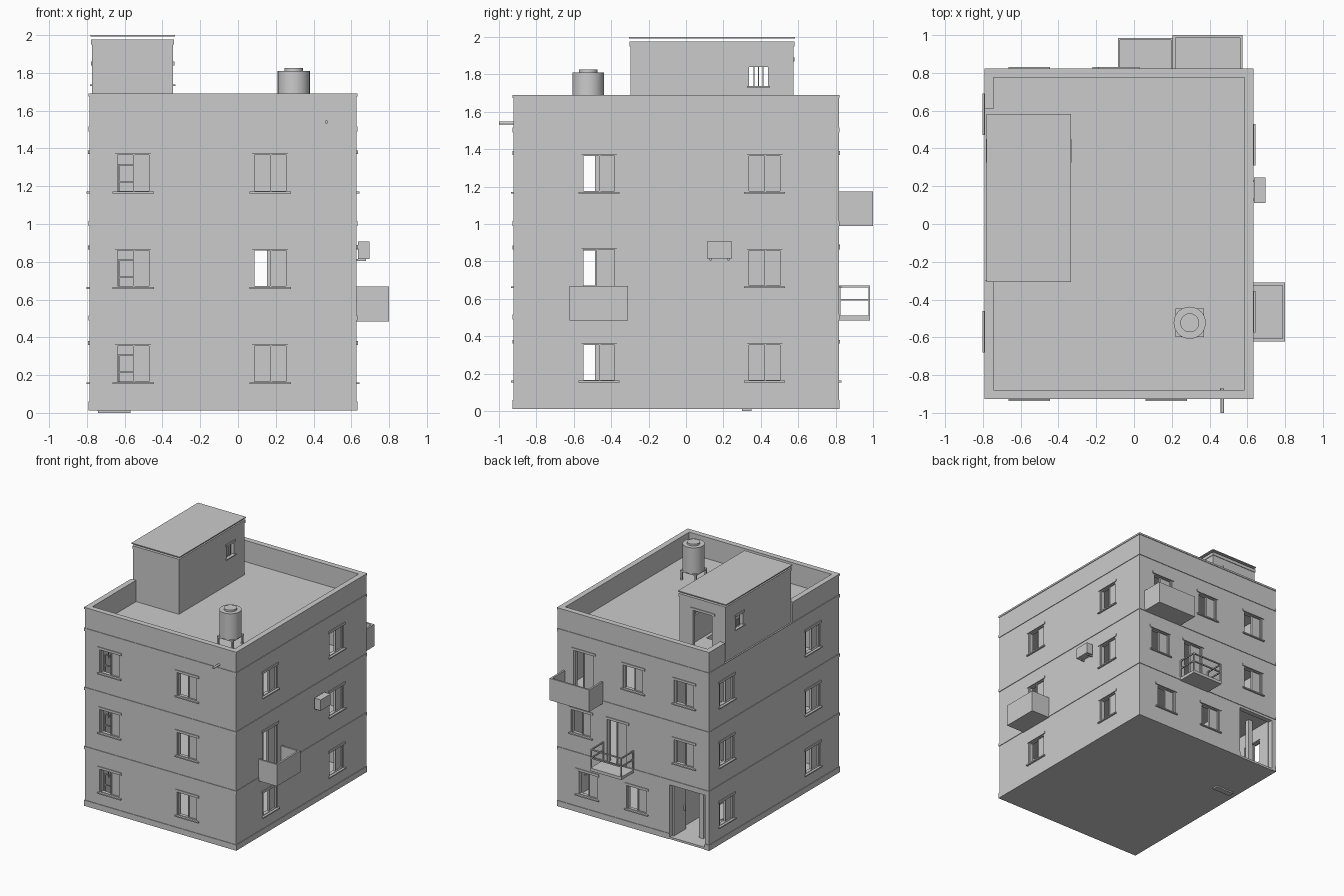
import bpy, bmesh, math
from mathutils import Matrix

if "Cube" in bpy.data.objects:
    bpy.data.objects.remove(bpy.data.objects["Cube"])

plaster = bpy.data.materials.new("grey plaster")
plaster.diffuse_color = (0.6, 0.6, 0.6, 1)
plaster.use_nodes = True
plaster.node_tree.nodes["Principled BSDF"].inputs["Base Color"].default_value = plaster.diffuse_color

X0, X1, Y0, Y1 = -0.787, 0.628, -0.922, 0.817      # outer wall faces
PX0, PX1, PY0, PY1 = -0.772, -0.343, -0.298, 0.575  # rooftop stair house
BASE, TOP, ROOF, T = 0.012, 1.69, 1.51, 0.042
FLOORS = [0.012, 0.51, 1.01]
SILLS = [0.16, 0.665, 1.17]


# A frame is a facade: local x runs left to right seen from outside, -y points out
def frame(quarter, x, y):
    return Matrix.Translation((x, y, 0)) @ Matrix.Rotation(quarter * math.pi / 2, 4, 'Z')


FRONT, RIGHT, BACK, LEFT = frame(0, 0, Y0), frame(1, X1, 0), frame(2, 0, Y1), frame(3, X0, 0)
WORLD = Matrix.Identity(4)


def finish(name, bm, fr):
    bmesh.ops.recalc_face_normals(bm, faces=bm.faces)
    me = bpy.data.meshes.new(name)
    bm.to_mesh(me)
    bm.free()
    me.materials.append(plaster)
    ob = bpy.data.objects.new(name, me)
    ob.matrix_world = fr
    bpy.context.collection.objects.link(ob)
    return ob


def boxes(name, items, fr=WORLD):
    bm = bmesh.new()
    for x0, x1, y0, y1, z0, z1 in items:
        m = (Matrix.Translation(((x0 + x1) / 2, (y0 + y1) / 2, (z0 + z1) / 2))
             @ Matrix.Diagonal((x1 - x0, y1 - y0, z1 - z0, 1)))
        bmesh.ops.create_cube(bm, size=1, matrix=m)
    return finish(name, bm, fr)


def wall(name, fr, u0, u1, z0, z1, holes, thick=T):
    """Wall plate with rectangular holes (u0, u1, z0, z1)."""
    us = sorted({u0, u1, *[h[0] for h in holes], *[h[1] for h in holes]})
    zs = sorted({z0, z1, *[h[2] for h in holes], *[h[3] for h in holes]})
    bm = bmesh.new()
    for a, b in zip(us, us[1:]):
        for c, d in zip(zs, zs[1:]):
            mu, mz = (a + b) / 2, (c + d) / 2
            if not any(h[0] < mu < h[1] and h[2] < mz < h[3] for h in holes):
                bm.faces.new([bm.verts.new(p) for p in ((a, 0, c), (b, 0, c), (b, 0, d), (a, 0, d))])
    bmesh.ops.remove_doubles(bm, verts=bm.verts, dist=1e-5)
    ext = bmesh.ops.extrude_face_region(bm, geom=bm.faces[:])["geom"]
    bmesh.ops.translate(bm, vec=(0, thick, 0), verts=[v for v in ext if isinstance(v, bmesh.types.BMVert)])
    return finish(name, bm, fr)


def opening(name, fr, u, z0, z1, w=0.19, door=False):
    """Frame, sliding panes on the right half, lintel and sill; returns the hole."""
    a, b, f, o = u - w / 2, u + w / 2, 0.012, 0.006
    split = u - 0.015 if door else u
    parts = [(a, a + f, o, 0.036, z0, z1), (b - f, b, o, 0.036, z0, z1),
             (a, b, o, 0.036, z1 - 0.006, z1),
             (split, split + 0.008, 0.012, 0.03, z0, z1),
             (split, b, 0.019, 0.023, z0, z1),
             (a - 0.015, b + 0.015, -0.006, 0, z1, z1 + 0.02)]
    if not door:
        parts += [(a, b, o, 0.036, z0, z0 + 0.006),
                  (a - 0.015, b + 0.015, -0.014, 0.02, z0 - 0.008, z0 + 0.002)]
    boxes(name, parts, fr)
    return (a, b, z0, z1)


def rows(label, fr, us, floors=(0, 1, 2)):
    return [opening(f"{label}_window", fr, u, SILLS[i], SILLS[i] + 0.2) for u in us for i in floors]


# Windows and balcony doors of each facade
front = rows("front", FRONT, (-0.555, 0.17))
right = rows("right", RIGHT, (0.42,)) + rows("right", RIGHT, (-0.465,), (0, 2))
right.append(opening("right_balcony_door", RIGHT, -0.465, 0.51, 0.87, door=True))
left = rows("left", LEFT, (-0.58, 0.57))
back = (rows("back", BACK, (-0.35, 0.11), (0,)) + rows("back", BACK, (-0.41, 0.555), (1,))
        + rows("back", BACK, (0.08, 0.555), (2,)))
back.append(opening("back_lower_door", BACK, -0.07, 0.51, 0.87, door=True))
back.append(opening("back_upper_door", BACK, -0.385, 1.01, 1.37, door=True))
ENTRY = (0.42, 0.75, 0.03, 0.47)
back.append(ENTRY)
left.append((-0.61, -PY0, ROOF, TOP))               # parapet gap beside the stair house

# Outer walls with parapet
wall("front_wall", FRONT, X0, X1, BASE, TOP, front)
wall("back_wall", BACK, -X1, -X0, BASE, TOP, back)
wall("right_wall", RIGHT, Y0 + T, Y1 - T, BASE, TOP, right)
wall("left_wall", LEFT, -Y1 + T, -Y0 - T, BASE, TOP, left)

# Plinth, floor bands and parapet cap around the outside
e = 0.005
for name, z0, z1 in (("plinth", BASE, 0.06), ("lower_band", 0.49, 0.515),
                     ("middle_band", 0.99, 1.015), ("upper_band", 1.49, 1.515), ("parapet_cap", 1.675, TOP)):
    for fr, a, b in ((FRONT, X0, X1), (RIGHT, Y0, Y1), (BACK, -X1, -X0), (LEFT, -Y1, -Y0)):
        spans = [(a - e, b + e)]
        if name == "plinth" and fr is BACK:
            spans = [(a - e, ENTRY[0]), (ENTRY[1], b + e)]
        if name == "parapet_cap" and fr is LEFT:
            spans = [(a - e, -0.61), (-PY0, b + e)]
        boxes(name, [(s, t, -e, 0, z0, z1) for s, t in spans], fr)

# Floor slabs; the upper ones leave a stairwell open
ix0, ix1, iy0, iy1 = X0 + T, X1 - T, Y0 + T, Y1 - T
boxes("ground_slab", [(X0 + 0.01, X1 - 0.01, Y0 + 0.01, Y1 - 0.01, BASE, 0.03)])
for z in (0.51, 1.01, ROOF):
    boxes("floor_slab", [(-0.4, ix1, iy0, iy1, z - 0.03, z), (ix0, -0.4, iy0, -0.25, z - 0.03, z),
                         (ix0, -0.4, 0.35, iy1, z - 0.03, z)])

# Stair core walls and two flights per storey
boxes("stair_core_wall", [(-0.4, -0.38, -0.28, iy1, 0.03, 1.48), (ix0, -0.38, -0.28, -0.26, 0.03, 1.48)])
for n, z in enumerate(FLOORS):
    steps = [(ix0, -0.4, -0.25, -0.05, z + 0.225, z + 0.25)]
    for i in range(8):
        h = z + 0.25 * (i + 1) / 8
        y = 0.35 - 0.05 * i
        steps.append((ix0, -0.575, y - 0.05, y, h - 0.032, h))
        y = -0.05 + 0.05 * i
        steps.append((-0.565, -0.4, y, y + 0.05, h + 0.218, h + 0.25))
    boxes("stairs", steps)
boxes("stair_foot", [(-0.74, -0.57, 0.30, 0.35, 0, 0.04)])

# Guard rails behind the left front windows
for i, z in enumerate(SILLS):
    t = z + 0.148
    boxes("window_guard", [(-0.635, -0.48, 0.045, 0.053, t - 0.008, t),
                           (-0.635, -0.48, 0.045, 0.053, z + 0.05, z + 0.058),
                           (-0.635, -0.627, 0.045, 0.053, z - 0.06, t),
                           (-0.488, -0.48, 0.045, 0.053, z - 0.06, t)], FRONT)

# Entrance: open door leaf and inner post
boxes("entrance_door", [(0.425, 0.437, 0.03, 0.19, 0.03, 0.46), (0.437, 0.45, 0.16, 0.175, 0.2, 0.24)], BACK)
boxes("entrance_post", [(0.61, 0.65, 0.12, 0.16, 0.03, 0.48)], BACK)

# Rooftop stair house
PB, PR, PL, PF = frame(2, 0, PY1), frame(1, PX1, 0), frame(3, PX0, 0), frame(0, 0, PY0)
HOLE = (0.455, 0.66, ROOF, 1.87)
wall("stair_house_front", PF, PX0, PX1, ROOF, 1.975, [], 0.03)
wall("stair_house_back", PB, -PX1, -PX0, ROOF, 1.975, [HOLE], 0.03)
for fr, s, name in ((PR, 1, "right"), (PL, -1, "left")):
    a, b = sorted((s * 0.338, s * 0.438))
    c, d = sorted((s * (PY0 + 0.03), s * (PY1 - 0.03)))
    wall("stair_house_" + name, fr, c, d, ROOF, 1.975, [(a, b, 1.737, 1.84)], 0.03)
    m = (a + b) / 2
    bars = [(m + k * 0.024 - 0.003, m + k * 0.024 + 0.003, 0.012, 0.018, 1.737, 1.84) for k in (-1, 0, 1)]
    boxes("stair_house_window", bars + [(a - 0.012, b + 0.012, -0.012, 0.02, 1.73, 1.738),
                                        (a - 0.012, b + 0.012, -0.006, 0, 1.84, 1.86)], fr)
boxes("stair_house_door_frame", [(HOLE[0], HOLE[0] + 0.012, 0, 0.03, ROOF, 1.87),
                                 (HOLE[1] - 0.012, HOLE[1], 0, 0.03, ROOF, 1.87),
                                 (HOLE[0] - 0.012, HOLE[1] + 0.012, -0.006, 0.03, 1.87, 1.89)], PB)
boxes("stair_house_band", [(PX0 - e, PX1 + e, PY0 - e, PY1 + e, 1.95, 1.977)])
boxes("stair_house_roof", [(PX0 - 0.01, PX1 + 0.01, PY0 - 0.008, PY1 + 0.008, 1.992, 2.0)])


# Solid balconies: slab and three parapet sides
def balcony(name, fr, u0, u1, d, z0, z1):
    t = 0.015
    boxes(name, [(u0, u1, -d, 0, z0, z0 + 0.025), (u0, u1, -d, -d + t, z0 + 0.025, z1),
                 (u0, u0 + t, -d + t, 0, z0 + 0.025, z1), (u1 - t, u1, -d + t, 0, z0 + 0.025, z1)], fr)


balcony("right_balcony", RIGHT, -0.622, -0.31, 0.8 - X1, 0.485, 0.668)
balcony("back_upper_balcony", BACK, -0.575, -0.205, 1.0 - Y1, 0.99, 1.175)

# Railed balcony
u0, u1, d, r = -0.205, 0.085, 0.168, 0.01
rail = [(u0, u1, -d, 0, 0.485, 0.51)]
for z in (0.59, 0.66):
    rail += [(u0, u1, -d, -d + r, z, z + r), (u0, u0 + r, -d, 0, z, z + r), (u1 - r, u1, -d, 0, z, z + r)]
for u in (u0, u1 - r):
    rail += [(u, u + r, y, y + r, 0.51, 0.67) for y in (-d, -r)]
boxes("railed_balcony", rail, BACK)

# Air conditioner on brackets
boxes("air_conditioner", [(0.112, 0.245, -0.067, -0.008, 0.815, 0.907)], RIGHT)
boxes("air_conditioner_bracket", [(u, u + 0.01, -0.05, 0, 0.805, 0.815) for u in (0.125, 0.222)], RIGHT)


# Water tank on a stand, and roof drain
def cylinder(name, r, h, m, sides=32):
    bm = bmesh.new()
    bmesh.ops.create_cone(bm, cap_ends=True, segments=sides, radius1=r, radius2=r, depth=h)
    ob = finish(name, bm, m)
    for p in ob.data.polygons:
        p.use_smooth = len(p.vertices) == 4
    return ob


tx, ty = 0.295, -0.523
cylinder("water_tank", 0.085, 0.22, Matrix.Translation((tx, ty, 1.70)))
cylinder("tank_lid", 0.05, 0.02, Matrix.Translation((tx, ty, 1.815)))
stand = [(tx - 0.075, tx + 0.075, ty - 0.075, ty + 0.075, 1.58, 1.592)]
for sx in (-0.066, 0.066):
    for sy in (-0.066, 0.066):
        stand.append((tx + sx - 0.007, tx + sx + 0.007, ty + sy - 0.007, ty + sy + 0.007, ROOF, 1.585))
boxes("tank_stand", stand)
cylinder("roof_drain", 0.009, 0.13,
         Matrix.Translation((0.468, -0.935, 1.54)) @ Matrix.Rotation(math.pi / 2, 4, 'X'), 12)
